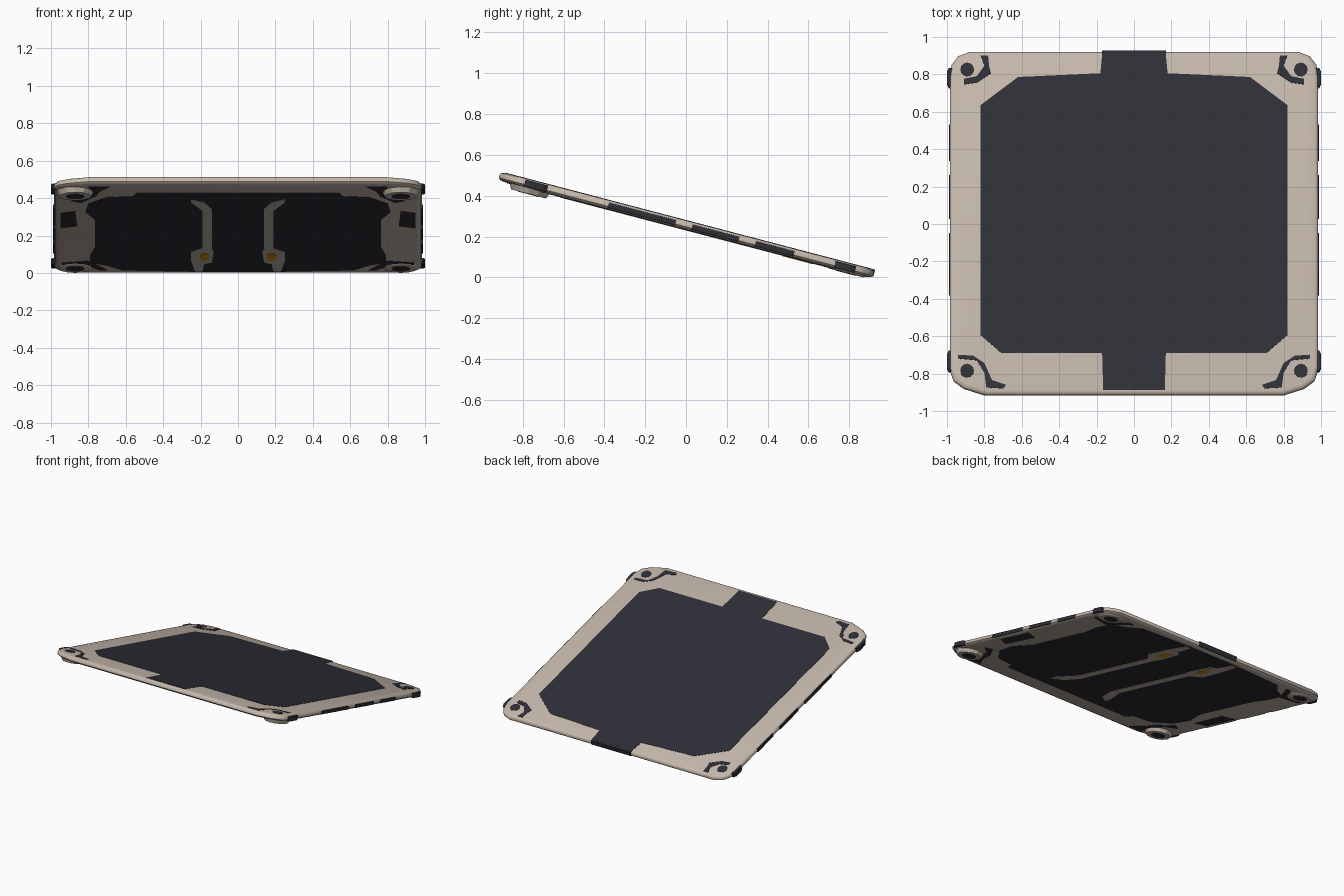
import bpy, bmesh, math

if "Cube" in bpy.data.objects:
    bpy.data.objects.remove(bpy.data.objects["Cube"])

SLOPE = 0.262
ANG = math.atan(SLOPE)
MID = 0.262          # slab centre height
TOP, BOT = 0.022, -0.022


def material(name, rgb):
    m = bpy.data.materials.new(name)
    m.diffuse_color = (*rgb, 1)
    m.use_nodes = True
    m.node_tree.nodes["Principled BSDF"].inputs["Base Color"].default_value = m.diffuse_color
    return m


BEIGE = material("beige shell", (0.56, 0.48, 0.41))
DARK = material("dark panel", (0.028, 0.029, 0.039))
ORANGE = material("orange marker", (0.80, 0.29, 0.005))


def tilt(x, u, h):
    """Slab coordinates (top-view x and y, height off the slab) to world."""
    return (x, u + h * math.sin(ANG), MID - SLOPE * u + h * math.cos(ANG))


def loft(name, rings, mat):
    """Closed solid through rings of (points, height)."""
    bm = bmesh.new()
    loops = [[bm.verts.new(tilt(x, u, h)) for x, u in pts] for pts, h in rings]
    n = len(loops[0])
    for a, b in zip(loops, loops[1:]):
        for i in range(n):
            j = (i + 1) % n
            bm.faces.new((a[i], a[j], b[j], b[i]))
    bm.faces.new(loops[0])
    bm.faces.new(loops[-1])
    bmesh.ops.recalc_face_normals(bm, faces=bm.faces)
    me = bpy.data.meshes.new(name)
    bm.to_mesh(me)
    bm.free()
    me.materials.append(mat)
    ob = bpy.data.objects.new(name, me)
    bpy.context.collection.objects.link(ob)
    return ob


def flip(pts):
    return [(-x, y) for x, y in reversed(pts)]


def plate(name, pts, h0, h1, mat):
    return loft(name, [(pts, h0), (pts, h1)], mat)


def pair(name, pts, h0, h1, mat):
    plate(name + "_right", pts, h0, h1, mat)
    plate(name + "_left", flip(pts), h0, h1, mat)


def disc(x, y, rx, ry=None, n=12):
    ry = ry or rx
    return [(x + rx * math.cos(math.tau * i / n), y + ry * math.sin(math.tau * i / n)) for i in range(n)]


def box(x0, x1, y0, y1):
    return [(x0, y0), (x1, y0), (x1, y1), (x0, y1)]


def under(pts):
    """Front-view (x, z) on the underside to slab coordinates."""
    return [(x, (0.240 - z) / SLOPE) for x, z in pts]


# main slab with rounded rim
half = [(0.88, 0.918), (0.94, 0.895), (0.975, 0.85), (0.985, 0.79),
        (0.985, -0.78), (0.965, -0.84), (0.91, -0.88), (0.80, -0.915)]
outline = half + flip(half)
profile = [(0.02, TOP), (0.006, 0.017), (0, 0.007), (0, -0.008), (0.008, -0.017), (0.03, BOT)]
slab = loft("slab_shell", [([(x * (1 - i), y * (1 - i)) for x, y in outline], h)
                           for i, h in profile], BEIGE)
bpy.context.view_layer.objects.active = slab
slab.select_set(True)
bpy.ops.object.shade_smooth_by_angle(angle=math.radians(40))
slab.select_set(False)

# dark top panel with front and back tabs
right = [(0.17, 0.90), (0.18, 0.80), (0.62, 0.78), (0.82, 0.63),
         (0.82, -0.60), (0.71, -0.695), (0.17, -0.695), (0.165, -0.893)]
plate("top_panel", right + flip(right), TOP - 0.002, TOP + 0.002, DARK)
plate("back_edge_tab", box(-0.17, 0.17, 0.89, 0.921), -0.012, TOP + 0.0015, DARK)

# corner markings on top
pair("back_corner_mark", [(0.78, 0.895), (0.82, 0.895), (0.80, 0.84), (0.84, 0.785), (0.91, 0.77),
                          (0.91, 0.74), (0.84, 0.75), (0.765, 0.80), (0.775, 0.84)],
     TOP - 0.002, TOP + 0.002, DARK)
pair("front_corner_mark", [(0.685, -0.865), (0.70, -0.885), (0.79, -0.88), (0.80, -0.80), (0.84, -0.735),
                           (0.94, -0.725), (0.94, -0.705), (0.86, -0.71), (0.80, -0.75), (0.76, -0.84)],
     TOP - 0.002, TOP + 0.002, DARK)

# corner hubs, bolts and side bumpers
for name, y, yb, low, b0, b1 in (("back", 0.82, 0.79, -0.028, 0.74, 0.82),
                                 ("front", -0.79, -0.76, -0.048, -0.78, -0.69)):
    pair(name + "_top_bolt", disc(0.892, y, 0.037), TOP - 0.002, TOP + 0.002, DARK)
    for side, s in (("right", 1), ("left", -1)):
        loft(f"{name}_hub_{side}", [(disc(s * 0.87, yb, 0.10), BOT + 0.004),
                                    (disc(s * 0.87, yb, 0.085), low)], BEIGE)
    pair(name + "_hub_cap", disc(0.87, yb, 0.05), low - 0.002, low + 0.002, DARK)
    pair(name + "_bumper", [(0.95, b0 - 0.01), (0.99, b0 - 0.01), (1.0, b0 + 0.01),
                            (1.0, b1 - 0.01), (0.99, b1 + 0.01), (0.95, b1 + 0.01)],
         -0.017, 0.015, DARK)

# dark inlays along the side edges
for i, (a, b) in enumerate(((-0.38, -0.05), (0.03, 0.26), (0.34, 0.53))):
    pair(f"side_inlay_{i + 1}", box(0.975, 0.988, a, b), -0.014, 0.011, DARK)

# dark underside panel
right = under([(0.54, 0.432), (0.56, 0.415), (0.70, 0.41), (0.80, 0.375), (0.815, 0.33), (0.765, 0.29),
               (0.765, 0.14), (0.79, 0.10), (0.79, 0.06), (0.70, 0.045), (0.62, 0.02), (0.20, 0.012)])
plate("underside_panel", right + flip(right), BOT - 0.002, BOT + 0.002, DARK)

# beige rails with orange markers on the underside
pair("underside_rail", under([(0.14, 0.35), (0.14, 0.14), (0.13, 0.12), (0.14, 0.065), (0.18, 0.055),
                              (0.19, 0.015), (0.23, 0.015), (0.25, 0.07), (0.25, 0.12), (0.19, 0.14),
                              (0.19, 0.34), (0.25, 0.385), (0.25, 0.40), (0.18, 0.385)]),
     BOT - 0.004, BOT, BEIGE)
pair("orange_marker", disc(0.178, 0.555, 0.026, 0.075, 8), BOT - 0.006, BOT, ORANGE)

# underside side windows and corner markings
pair("underside_window", under([(0.86, 0.255), (0.95, 0.245), (0.95, 0.325), (0.87, 0.335)]),
     BOT - 0.002, BOT + 0.002, DARK)
pair("underside_front_mark", under([(0.68, 0.468), (0.80, 0.468), (0.785, 0.43), (0.82, 0.405),
                                    (0.89, 0.39), (0.84, 0.38), (0.76, 0.415), (0.74, 0.44)]),
     BOT - 0.002, BOT + 0.002, DARK)
pair("underside_back_mark", under([(0.79, 0.07), (0.94, 0.06), (0.94, 0.05), (0.82, 0.05), (0.74, 0.02),
                                   (0.70, 0.02), (0.76, 0.05)]),
     BOT - 0.002, BOT + 0.002, DARK)

# settle on the ground
objs = list(bpy.context.collection.objects)
low = min(v.co.z for o in objs for v in o.data.vertices)
for o in objs:
    for v in o.data.vertices:
        v.co.z -= low
